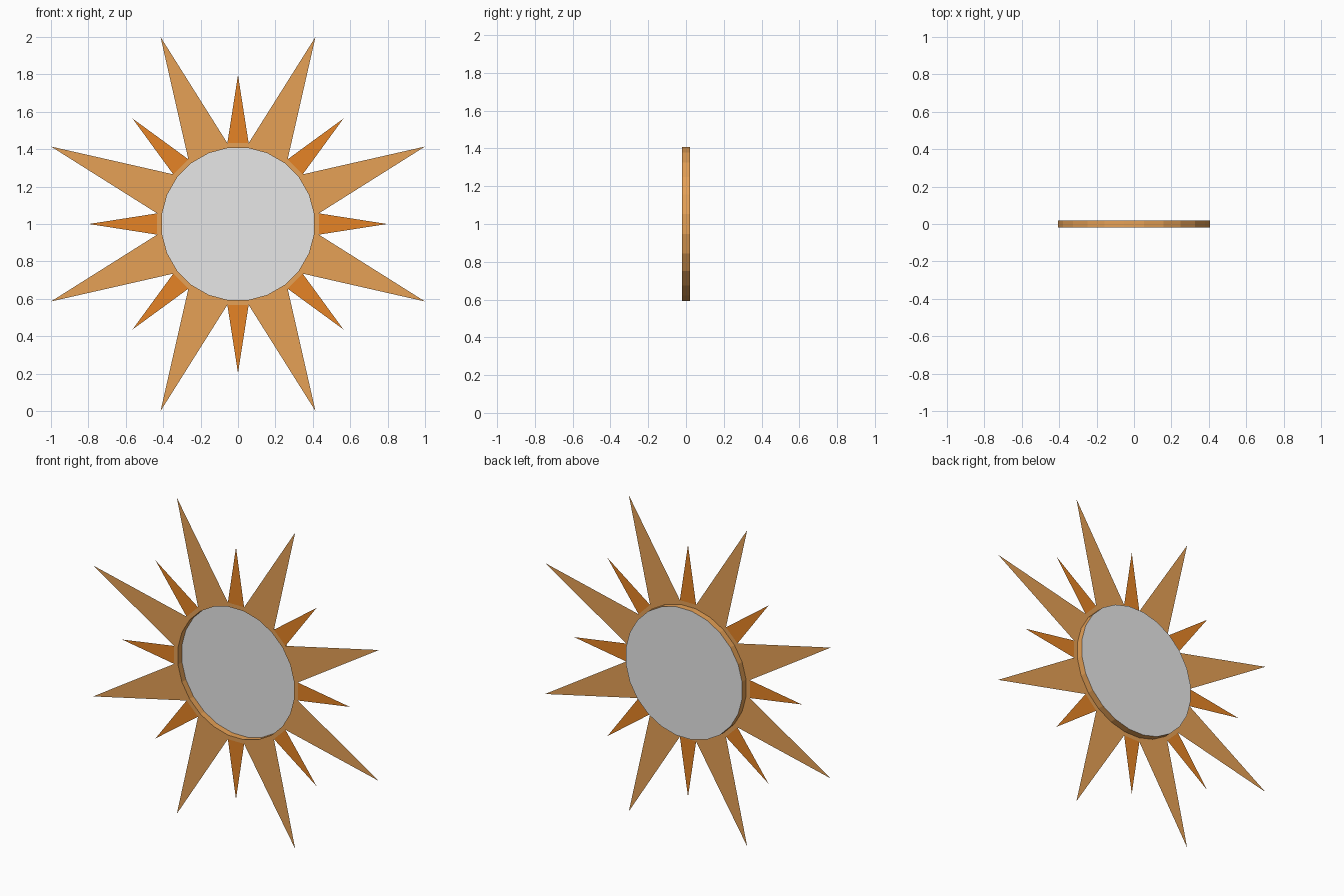
import bpy, bmesh, math

if "Cube" in bpy.data.objects:
    bpy.data.objects.remove(bpy.data.objects["Cube"])

SIDES = 24                      # facets of the round centre
R_DISH, R_FLANGE = 0.41, 0.436
R_LONG, R_SHORT = 1 / math.cos(math.radians(22.5)), 0.797
FRONT, BACK, MID_Z = -0.02, 0.02, 1.0


def material(name, rgb):
    m = bpy.data.materials.new(name)
    m.diffuse_color = (*rgb, 1)
    m.use_nodes = True
    m.node_tree.nodes["Principled BSDF"].inputs["Base Color"].default_value = m.diffuse_color
    return m


light_orange = material("light_orange", (0.79, 0.356, 0.093))
deep_orange = material("deep_orange", (0.79, 0.231, 0.019))
grey = material("grey", (0.8, 0.8, 0.8))


def polar(r, deg, y):
    a = math.radians(deg)
    return (r * math.cos(a), y, MID_Z + r * math.sin(a))


def build(name, faces, mat):
    """Make an object from a list of polygons given by their corner points."""
    bm = bmesh.new()
    for pts in faces:
        bm.faces.new([bm.verts.new(p) for p in pts])
    bmesh.ops.remove_doubles(bm, verts=bm.verts, dist=1e-5)
    me = bpy.data.meshes.new(name)
    bm.to_mesh(me)
    bm.free()
    me.materials.append(mat)
    ob = bpy.data.objects.new(name, me)
    bpy.context.collection.objects.link(ob)
    return ob


step = 360 / SIDES
angles = [step / 2 + step * i for i in range(SIDES)]

# Flat rim around the front of the dish
build("flange", [[polar(R_DISH, a, FRONT), polar(R_FLANGE, a, FRONT),
                  polar(R_FLANGE, a + step, FRONT), polar(R_DISH, a + step, FRONT)]
                 for a in angles], light_orange)

# Shallow side wall of the dish
build("dish_wall", [[polar(R_DISH, a, FRONT), polar(R_DISH, a + step, FRONT),
                     polar(R_DISH, a + step, BACK), polar(R_DISH, a, BACK)]
                    for a in angles], light_orange)

# Recessed round panel at the back of the dish
build("dish_panel", [[polar(R_DISH, a, BACK) for a in reversed(angles)]], grey)

# Eight long rays, each two facets wide at the base
long_faces = []
for i in range(8):
    mid = 22.5 + 45 * i
    tip, root = polar(R_LONG, mid, FRONT), polar(R_FLANGE, mid, FRONT)
    long_faces.append([polar(R_FLANGE, mid - step, FRONT), tip, root])
    long_faces.append([root, tip, polar(R_FLANGE, mid + step, FRONT)])
build("long_rays", long_faces, light_orange)

# Eight short rays, each one facet wide at the base
build("short_rays", [[polar(R_FLANGE, 45 * i - step / 2, FRONT),
                      polar(R_SHORT, 45 * i, FRONT),
                      polar(R_FLANGE, 45 * i + step / 2, FRONT)]
                     for i in range(8)], deep_orange)
